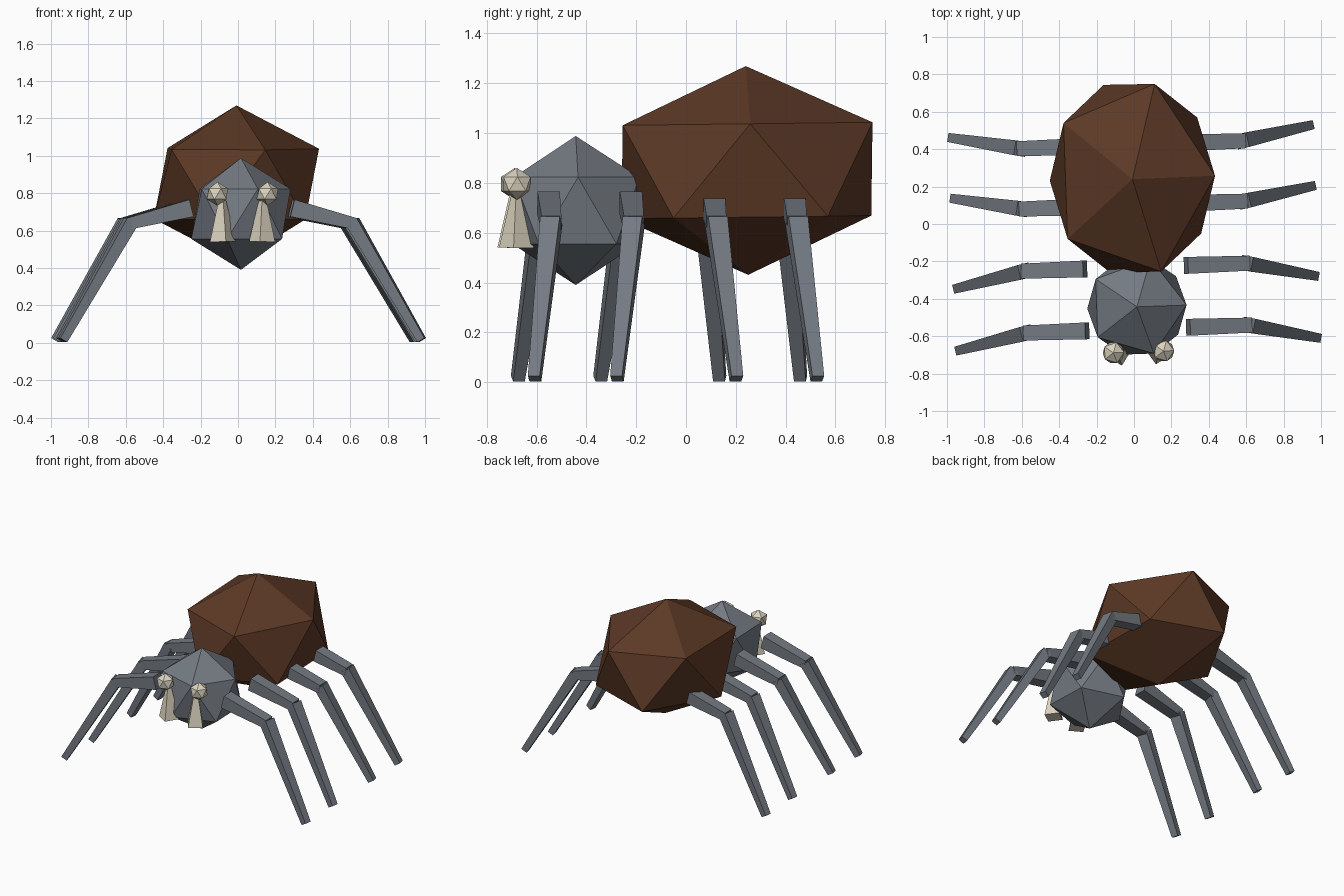
import bpy
import bmesh
from mathutils import Matrix, Vector

cube = bpy.data.objects.get("Cube")
if cube:
    bpy.data.objects.remove(cube, do_unlink=True)

# The whole creature is turned slightly about the vertical axis
TURN = Matrix.Rotation(0.035, 4, "Z")
UP = Vector((0, 0, 1))


def material(name, rgb):
    mat = bpy.data.materials.new(name)
    mat.use_nodes = True
    color = (*rgb, 1)
    mat.diffuse_color = color
    bsdf = next(n for n in mat.node_tree.nodes if n.type == "BSDF_PRINCIPLED")
    bsdf.inputs["Base Color"].default_value = color
    bsdf.inputs["Roughness"].default_value = 0.8
    return mat


BROWN = material("dark brown", (0.108, 0.041, 0.019))
GREY = material("slate grey", (0.175, 0.195, 0.225))
CREAM = material("cream", (0.72, 0.66, 0.53))


def finish(name, bm, mat):
    bmesh.ops.recalc_face_normals(bm, faces=bm.faces)
    bm.transform(TURN)
    mesh = bpy.data.meshes.new(name)
    bm.to_mesh(mesh)
    bm.free()
    mesh.materials.append(mat)
    obj = bpy.data.objects.new(name, mesh)
    bpy.context.collection.objects.link(obj)
    return obj


def faceted_ball(name, center, radii, mat, tilt=0):
    """Twenty-sided ball stretched to the given radii."""
    bm = bmesh.new()
    bmesh.ops.create_icosphere(bm, subdivisions=1, radius=1)
    bm.transform(Matrix.Translation(center) @ Matrix.Rotation(tilt, 4, "X")
                 @ Matrix.Diagonal((*radii, 1)))
    return finish(name, bm, mat)


def tapered_bar(name, start, end, start_size, end_size, mat):
    """Four-sided bar; each size is (horizontal width, thickness)."""
    start, end = Vector(start), Vector(end)
    axis = (end - start).normalized()
    side = UP.cross(axis)
    side = side.normalized() if side.length > 0.01 else Vector((0, 1, 0))
    top = axis.cross(side)
    bm = bmesh.new()
    bmesh.ops.create_cube(bm, size=1)
    for v in bm.verts:
        at_end = v.co.z > 0
        width, thick = end_size if at_end else start_size
        v.co = ((end if at_end else start)
                + side * v.co.x * width + top * v.co.y * thick)
    return finish(name, bm, mat)


# Body
faceted_ball("abdomen", (0, 0.245, 0.85), (0.494, 0.59, 0.419), BROWN, 0.012)
faceted_ball("head", (0, -0.443, 0.689), (0.297, 0.297, 0.299), GREY)

# Hip position along the body and how far each foot sweeps from it
LEGS = {"front": (-0.562, -0.08), "mid_front": (-0.231, -0.08),
        "mid_rear": (0.101, 0.068), "rear": (0.424, 0.07)}

for s, label in ((1, "left"), (-1, "right")):
    # Face
    faceted_ball(f"{label}_eye", (s * 0.134, -0.684, 0.796), (0.064,) * 3, CREAM)
    tapered_bar(f"{label}_fang", (s * 0.105, -0.685, 0.54),
                (s * 0.108, -0.683, 0.76), (0.1, 0.1), (0.03, 0.03), CREAM)

    # Legs
    for place, (y, sweep) in LEGS.items():
        tapered_bar(f"{label}_{place}_upper_leg", (s * 0.27, y, 0.72),
                    (s * 0.605, y, 0.637), (0.09, 0.094), (0.08, 0.062), GREY)
        tapered_bar(f"{label}_{place}_lower_leg", (s * 0.593, y, 0.648),
                    (s * 0.96, y + sweep, 0.014), (0.08, 0.07), (0.048, 0.044), GREY)
